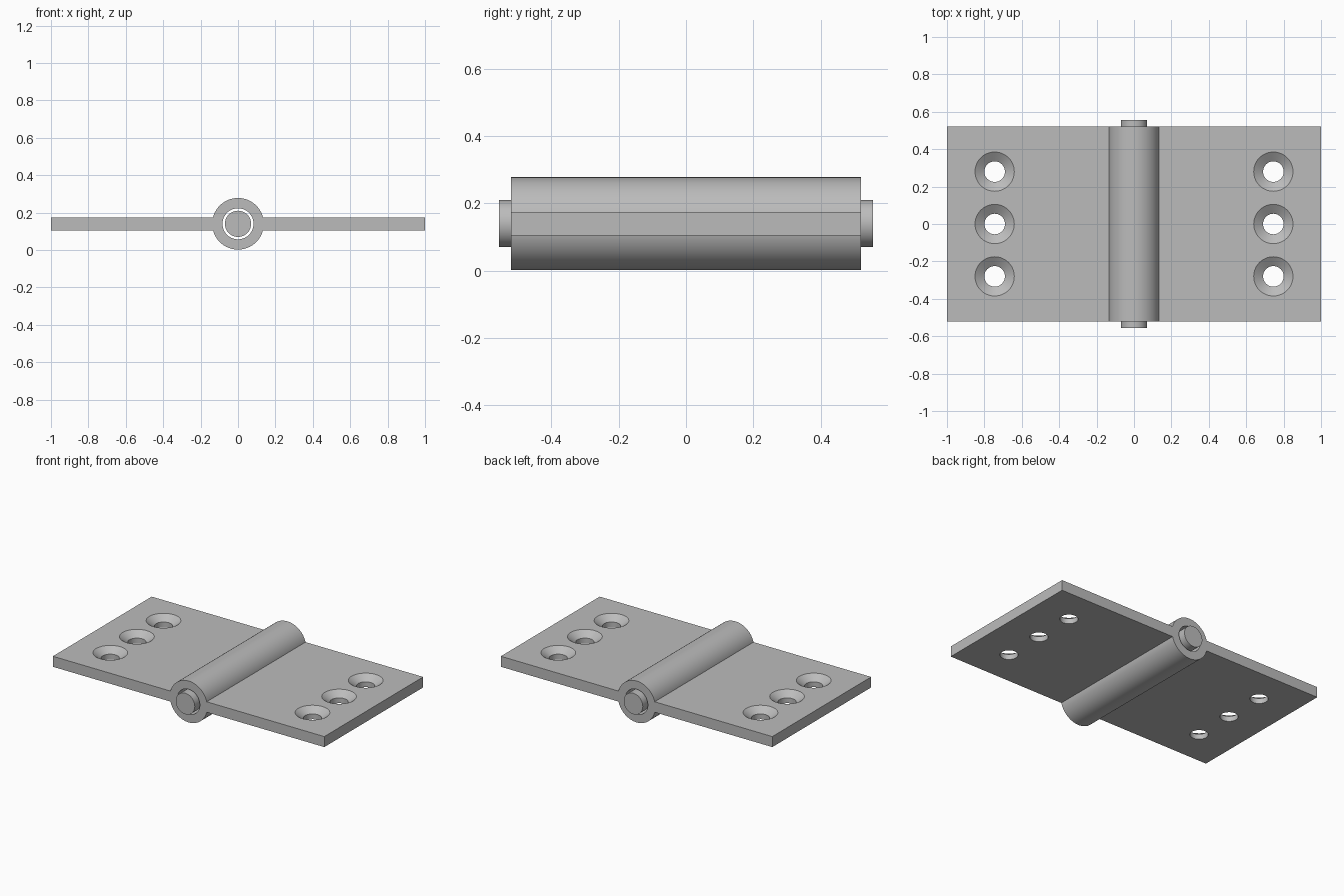
import bpy, bmesh
from math import pi, radians
from mathutils import Matrix, Vector

if "Cube" in bpy.data.objects:
    bpy.data.objects.remove(bpy.data.objects["Cube"])

AXIS_Z = 0.14
HALF_LENGTH = 0.52
HALF_THICK = 0.035
SEGMENTS = 64

steel = bpy.data.materials.new("steel grey")
steel.use_nodes = True
colour = (0.5, 0.5, 0.5, 1)
steel.diffuse_color = colour
steel.node_tree.nodes["Principled BSDF"].inputs["Base Color"].default_value = colour


def make_object(name, bm):
    mesh = bpy.data.meshes.new(name)
    bmesh.ops.recalc_face_normals(bm, faces=bm.faces)
    bm.to_mesh(mesh)
    bm.free()
    mesh.materials.append(steel)
    obj = bpy.data.objects.new(name, mesh)
    bpy.context.collection.objects.link(obj)
    return obj


def rod(name, radius, half_length):
    """Cylinder along y on the hinge axis."""
    bm = bmesh.new()
    place = Matrix.Translation((0, 0, AXIS_Z)) @ Matrix.Rotation(pi / 2, 4, "X")
    bmesh.ops.create_cone(bm, cap_ends=True, segments=SEGMENTS, radius1=radius,
                          radius2=radius, depth=2 * half_length, matrix=place)
    return make_object(name, bm)


def screw_cutter(x, y):
    """Straight hole below, countersink above, as one turned profile."""
    bm = bmesh.new()
    profile = [(0, -0.1), (0.055, -0.1), (0.055, 0), (0.105, HALF_THICK),
               (0.105, 0.1), (0, 0.1)]
    verts = [bm.verts.new((x + r, y, AXIS_Z + z)) for r, z in profile]
    edges = [bm.edges.new(pair) for pair in zip(verts, verts[1:])]
    bmesh.ops.spin(bm, geom=verts + edges, cent=(x, y, 0), axis=(0, 0, 1),
                   angle=2 * pi, steps=48)
    bmesh.ops.remove_doubles(bm, verts=bm.verts, dist=0.0001)
    return make_object("screw_hole_cutter", bm)


def combine(target, tool, operation):
    mod = target.modifiers.new(operation.lower(), "BOOLEAN")
    mod.operation, mod.solver, mod.object = operation, "EXACT", tool
    bpy.context.view_layer.objects.active = target
    bpy.ops.object.modifier_apply(modifier=mod.name)
    bpy.data.objects.remove(tool)


# Flat leaves running through the barrel
bm = bmesh.new()
bmesh.ops.create_cube(bm, size=2)
bmesh.ops.scale(bm, vec=(1, HALF_LENGTH, HALF_THICK), verts=bm.verts)
bmesh.ops.translate(bm, vec=Vector((0, 0, AXIS_Z)), verts=bm.verts)
hinge = make_object("hinge_leaves_and_barrel", bm)

# Barrel with its bore
combine(hinge, rod("barrel", 0.138, HALF_LENGTH), "UNION")
combine(hinge, rod("bore_cutter", 0.083, 0.7), "DIFFERENCE")

# Countersunk screw holes, three on each leaf
for x in (-0.745, 0.745):
    for y in (-0.28, 0, 0.28):
        combine(hinge, screw_cutter(x, y), "DIFFERENCE")

# Loose pin through the bore
pin = rod("hinge_pin", 0.07, 0.555)

for obj in (hinge, pin):
    bpy.ops.object.select_all(action="DESELECT")
    obj.select_set(True)
    bpy.context.view_layer.objects.active = obj
    bpy.ops.object.shade_smooth_by_angle(angle=radians(30))
